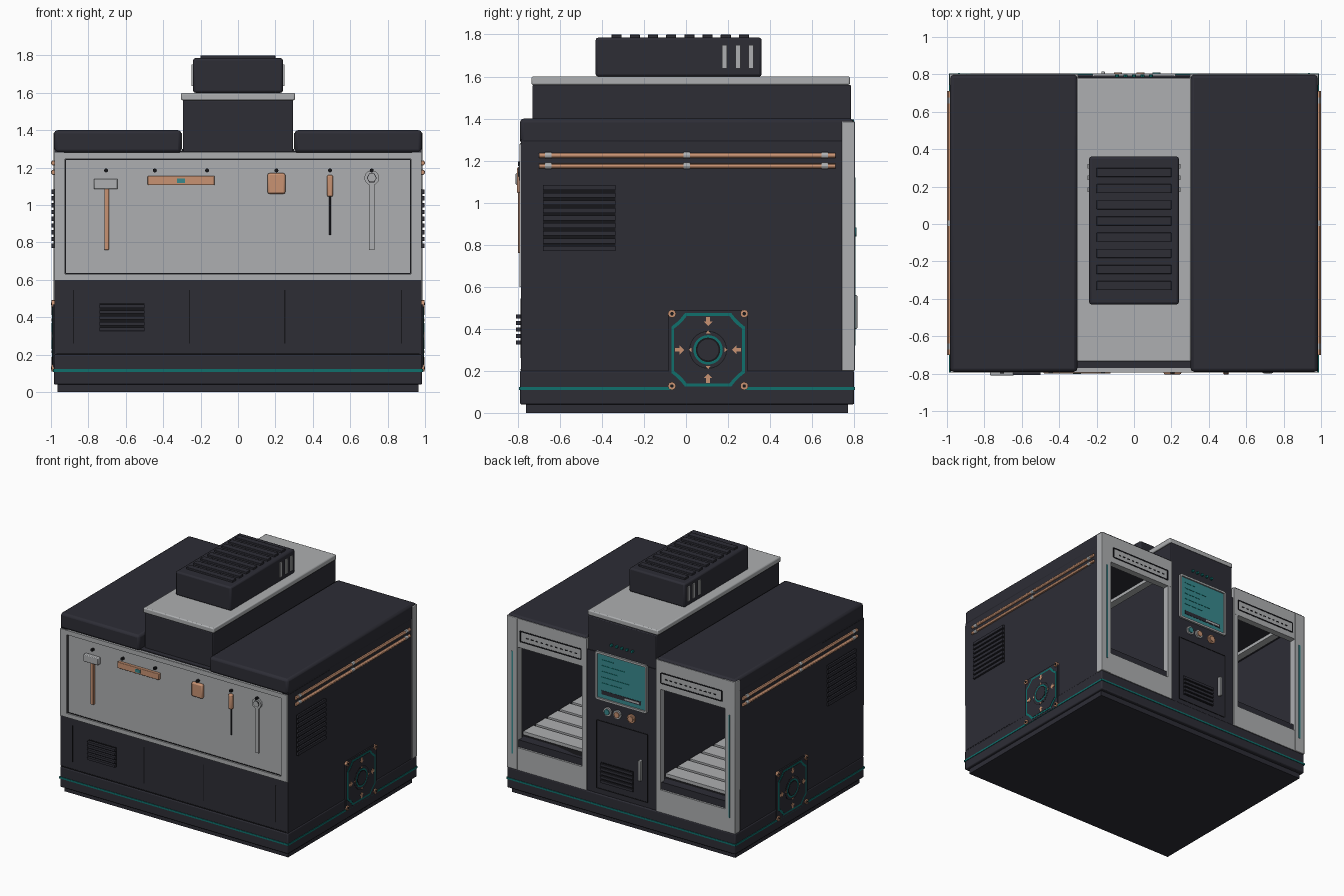
import bpy, bmesh
from math import cos, sin, pi

cube = bpy.data.objects.get("Cube")
if cube:
    bpy.data.objects.remove(cube, do_unlink=True)


def material(name, rgb):
    m = bpy.data.materials.new(name)
    m.use_nodes = True
    m.diffuse_color = (*rgb, 1)
    node = m.node_tree.nodes["Principled BSDF"]
    node.inputs["Base Color"].default_value = (*rgb, 1)
    node.inputs["Roughness"].default_value = 0.6
    return m


DARK = material("charcoal", (0.026, 0.026, 0.036))
BLACK = material("black", (0.008, 0.008, 0.010))
LIGHT = material("light grey", (0.42, 0.43, 0.44))
TEAL = material("teal", (0.005, 0.16, 0.15))
SCREEN = material("screen teal", (0.04, 0.25, 0.27))
COPPER = material("copper", (0.58, 0.29, 0.17))
parts = []


def prism(name, outline, axis, d0, d1, mat, bevel=0):
    """Extrude a 2D outline along axis x (y,z), y (x,z) or z (x,y)."""
    place = {"x": lambda u, v, d: (d, u, v), "y": lambda u, v, d: (u, d, v),
             "z": lambda u, v, d: (u, v, d)}[axis]
    bm = bmesh.new()
    a = [bm.verts.new(place(u, v, d0)) for u, v in outline]
    b = [bm.verts.new(place(u, v, d1)) for u, v in outline]
    bm.faces.new(a)
    bm.faces.new(b[::-1])
    for i in range(len(a)):
        j = (i + 1) % len(a)
        bm.faces.new((a[i], b[i], b[j], a[j]))
    bmesh.ops.recalc_face_normals(bm, faces=bm.faces)
    mesh = bpy.data.meshes.new(name)
    bm.to_mesh(mesh)
    bm.free()
    mesh.materials.append(mat)
    ob = bpy.data.objects.new(name, mesh)
    bpy.context.collection.objects.link(ob)
    if bevel:
        mod = ob.modifiers.new("Bevel", "BEVEL")
        mod.width, mod.segments = bevel, 2
    parts.append(ob)
    return ob


def box(name, x, y, z, mat, bevel=0):
    return prism(name, [(x[0], y[0]), (x[1], y[0]), (x[1], y[1]), (x[0], y[1])], "z", *z, mat, bevel)


def circle(u, v, r, n=20):
    return [(u + r * cos(2 * pi * i / n), v + r * sin(2 * pi * i / n)) for i in range(n)]


def outline_plate(name, x, z, y, sign, mat, t=0.004, w=0.006):
    """Four thin strips that draw a rectangle on a front or back face."""
    d = sorted((y, y + sign * t))
    for side in (0, 1):
        box(name + "_upright", (x[side] - w / 2, x[side] + w / 2), d, z, mat)
        box(name + "_crossbar", x, d, (z[side] - w / 2, z[side] + w / 2), mat)


# Base
box("plinth", (-.965, .965), (-.76, .77), (0, .05), DARK)
box("base", (-.985, .985), (-.79, .80), (.04, .2), DARK, .008)
box("base_stripe", (-.989, .989), (-.794, .804), (.108, .122), TEAL)

# Shell: front wall and centre column between the two bays
box("front_wall", (-.98, .98), (-.77, -.5), (.2, 1.29), DARK)
box("lower_front_panel", (-.98, .98), (-.785, -.76), (.2, .6), DARK)
box("centre_column", (-.30, .30), (-.6, .79), (.2, 1.3), DARK)
box("upper_column", (-.295, .295), (-.73, .785), (1.27, 1.56), DARK, .006)
box("front_ledge", (-.31, .31), (-.79, -.6), (1.25, 1.283), LIGHT)
box("column_cap", (-.305, .305), (-.735, .78), (1.56, 1.6), LIGHT, .008)

# Tool board with raised frame
box("tool_board", (-.98, .98), (-.778, -.76), (.6, 1.28), LIGHT)
for s in (-1, 1):
    box("board_frame_side", sorted((s * .925, s * .98)), (-.793, -.76), (.6, 1.28), LIGHT)
for z in ((.6, .632), (1.245, 1.28)):
    box("board_frame_rail", (-.925, .925), (-.793, -.76), z, LIGHT)
outline_plate("board_edge", (-.923, .923), (.634, 1.243), -.778, -1, BLACK)

# Lower front seams and grille
for x in (-.88, -.26, .25, .875):
    box("front_seam", (x - .003, x + .003), (-.787, -.78), (.26, .545), BLACK)
box("front_seam_low", (-.97, .97), (-.787, -.78), (.201, .208), BLACK)
box("grille_back", (-.74, -.5), (-.788, -.78), (.325, .475), BLACK)
for i in range(5):
    z = .335 + i * .031
    box("grille_slat", (-.74, -.5), (-.808, -.78), (z - .009, z + .009), DARK)

# Hanging tools
box("hammer_handle", (-.715, -.69), (-.8, -.775), (.76, 1.09), COPPER, .004)
box("hammer_head", (-.77, -.643), (-.81, -.775), (1.085, 1.14), LIGHT, .005)
box("spirit_level", (-.483, -.125), (-.8, -.775), (1.106, 1.155), COPPER, .004)
box("level_window", (-.325, -.283), (-.803, -.79), (1.118, 1.143), SCREEN)
box("tool_block", (.158, .253), (-.805, -.775), (1.06, 1.17), COPPER, .01)
box("screwdriver_handle", (.476, .508), (-.805, -.775), (1.045, 1.16), COPPER, .008)
prism("screwdriver_shaft", circle(.492, -.788, .005, 8), "z", .84, 1.05, DARK)
box("wrench_shaft", (.7, .73), (-.79, -.775), (.76, 1.12), LIGHT)
prism("wrench_head", circle(.715, 1.145, .04, 12), "y", -.795, -.775, LIGHT)
prism("wrench_rim", circle(.715, 1.145, .027, 6), "y", -.797, -.79, BLACK)
prism("wrench_hole", circle(.715, 1.145, .023, 6), "y", -.799, -.79, LIGHT)
for x in (-.705, -.445, -.165, .205, .492, .715):
    prism("tool_hook", circle(x, 1.185, .011, 8), "y", -.8, -.77, BLACK)

# Roof unit with fins
box("roof_unit", (-.24, .24), (-.43, .36), (1.6, 1.785), DARK, .012)
for i in range(8):
    y = -.33 + i * .0865
    box("roof_fin", (-.2, .2), (y - .024, y + .024), (1.78, 1.8), DARK, .003)
for s in (-1, 1):
    for y in (.183, .248, .31):
        box("roof_unit_bar", sorted((s * .235, s * .248)), (y - .012, y + .012), (1.637, 1.75), LIGHT)

# Octagonal badge outline, one corner mirrored to four
corner = [(.175, .11), (.15, .13), (.13, .15), (.11, .175)]
badge = corner + [(-u, v) for u, v in corner[::-1]]
badge += [(-u, -v) for u, v in badge]
arrow = [(-.022, 0), (0, .022), (0, .009), (.022, .009), (.022, -.009), (0, -.009), (0, -.022)]
BY, BZ = .105, .3


def badge_plate(name, pts, s, depth, mat):
    prism(name, [(BY + u, BZ + v) for u, v in pts], "x", s * .97, s * depth, mat)


for s in (-1, 1):
    def sx(a, b):
        return tuple(sorted((s * a, s * b)))

    # Sides and roof slabs
    box("side_wall", sx(.93, .98), (-.785, .76), (.2, 1.3), DARK)
    box("side_front_panel", sx(.97, .982), (-.785, -.27), (.205, 1.28), DARK)
    box("roof_slab", sx(.303, .983), (-.79, .798), (1.28, 1.4), DARK, .018)

    # Rails with clamps
    for z in (1.175, 1.225):
        prism("side_rail", circle(s * .987, z, .012, 12), "y", -.7, .71, COPPER)
        for y in (-.655, .003, .66):
            prism("rail_clamp", circle(s * .985, z, .015, 12), "y", y - .015, y + .015, LIGHT)

    # Side vent
    box("side_vent_back", sx(.975, .984), (-.68, -.335), (.77, 1.085), BLACK)
    for i in range(9):
        z = .782 + i * .0362
        box("side_vent_slat", sx(.97, .997), (-.68, -.335), (z - .0115, z + .0115), DARK)

    # Side badge
    square = [(-.19, -.17), (-.17, -.19), (.17, -.19), (.19, -.17),
              (.19, .17), (.17, .19), (-.17, .19), (-.19, .17)]
    badge_plate("badge_back", square, s, .990, DARK)
    badge_plate("badge_outline", badge, s, .992, TEAL)
    badge_plate("badge_face", [(u * .92, v * .92) for u, v in badge], s, .994, DARK)
    for r, d, m in ((.09, .9945, BLACK), (.086, .995, DARK), (.07, .996, TEAL),
                    (.058, .997, BLACK), (.05, .998, DARK)):
        badge_plate("badge_ring", circle(0, 0, r, 28), s, d, m)
    for k in range(4):
        c, n = round(cos(k * pi / 2)), round(sin(k * pi / 2))
        pts = [((u + .135) * c - v * n, (u + .135) * n + v * c) for u, v in arrow]
        badge_plate("badge_arrow", pts, s, .997, COPPER)
        tri = [(.092, 0), (.078, .011), (.078, -.011)]
        badge_plate("badge_tick", [(u * c - v * n, u * n + v * c) for u, v in tri], s, .997, COPPER)
        e, f = (1, 1, -1, -1)[k], (1, -1, 1, -1)[k]
        badge_plate("badge_screw", circle(e * .172, f * .172, .019, 12), s, .998, COPPER)
        badge_plate("screw_socket", circle(e * .172, f * .172, .009, 6), s, 1.0, BLACK)

    # Bay frame at the back
    box("corner_post", sx(.895, .986), (.742, .803), (.2, 1.387), LIGHT, .004)
    box("post_light", sx(.93, .942), (.80, .807), (.32, 1.12), SCREEN)
    box("inner_stile", sx(.3, .34), (.75, .80), (.2, 1.3), LIGHT)
    box("bay_header", sx(.3, .9), (.75, .801), (1.16, 1.385), LIGHT)
    outline_plate("header_slot", sx(.345, .87), (1.21, 1.29), .801, 1, BLACK, .003, .009)
    for i in range(11):
        box("header_slit", sx(.38 + i * .042, .4 + i * .042), (.8, .804), (1.243, 1.25), BLACK)
    box("bay_sill", sx(.33, .9), (.75, .80), (.2, .375), LIGHT)
    box("sill_lip", sx(.33, .9), (.72, .785), (.37, .43), DARK)

    # Bay floor slats and ceiling frame
    box("bay_floor", sx(.3, .94), (-.5, .76), (.2, .43), BLACK)
    for i in range(8):
        y = -.48 + i * .15
        box("floor_slat", sx(.31, .92), (y, y + .125), (.42, .455), LIGHT)
    for x in ((.34, .40), (.83, .89)):
        box("ceiling_strip", sx(*x), (-.45, .7), (1.255, 1.285), LIGHT)
    for y in (-.45, .64):
        box("ceiling_crossbar", sx(.34, .89), (y, y + .06), (1.255, 1.285), LIGHT)

# Control screen on the back of the column
outline_plate("screen_frame", (-.215, .215), (.945, 1.305), .79, 1, LIGHT, .014, .016)
box("screen", (-.205, .205), (.78, .796), (.955, 1.295), SCREEN)
for i, w in enumerate((.1, .2, .14, .24, .17)):
    box("screen_line", (.17 - w, .17), (.79, .798), (1.25 - i * .045, 1.256 - i * .045), TEAL)
box("screen_bar", (-.17, .17), (.79, .798), (.985, 1.015), DARK)
box("screen_bar_fill", (-.155, -.03), (.79, .8), (.993, 1.007), LIGHT)
for i in range(5):
    prism("status_light", circle(-.09 + i * .045, 1.385, .011, 8), "y", .78, .8, TEAL)

# Control buttons
for x, cap in ((.12, SCREEN), (.035, COPPER), (-.085, COPPER)):
    rim = LIGHT if x > 0 else COPPER
    prism("button_rim", circle(x, .86, .034), "y", .78, .802, rim)
    prism("button_cap", circle(x, .86, .022), "y", .78, .81, cap)

# Service door
outline_plate("door_seam", (-.22, .22), (.24, .77), .79, 1, BLACK, .003)
box("door_handle", (-.175, -.155), (.78, .815), (.4, .56), LIGHT, .004)
box("door_vent_back", (-.1, .18), (.78, .794), (.29, .45), BLACK)
for i in range(5):
    z = .305 + i * .032
    box("door_vent_slat", (-.1, .18), (.78, .805), (z - .01, z + .01), DARK)

# Smooth rounded parts, keep hard edges
for ob in parts:
    ob.select_set(True)
bpy.context.view_layer.objects.active = parts[0]
bpy.ops.object.shade_smooth_by_angle()
